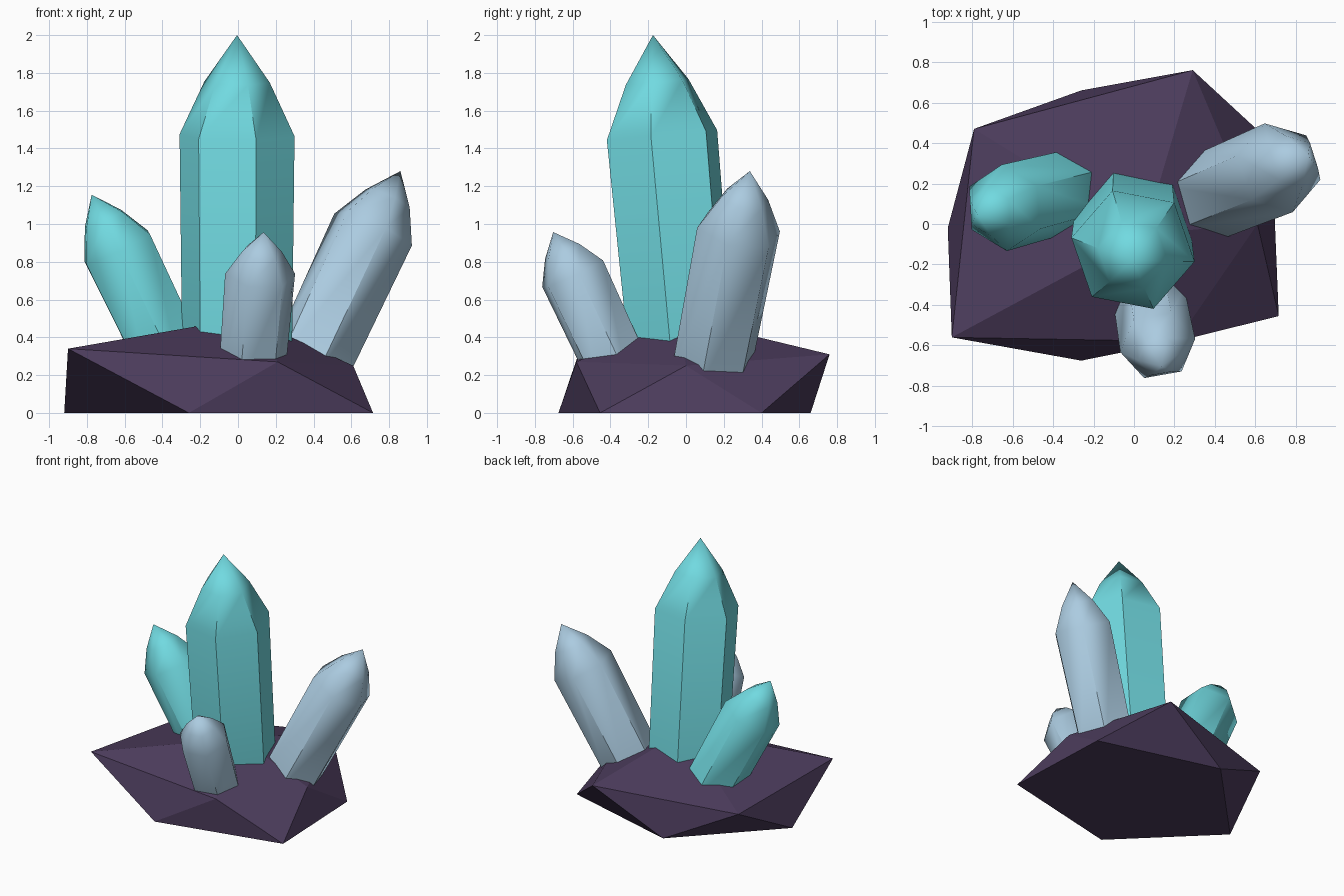
import bpy, bmesh, math
from mathutils import Vector

if "Cube" in bpy.data.objects:
    bpy.data.objects.remove(bpy.data.objects["Cube"])


def material(name, rgb):
    m = bpy.data.materials.new(name)
    m.diffuse_color = (*rgb, 1)
    m.use_nodes = True
    m.node_tree.nodes["Principled BSDF"].inputs["Base Color"].default_value = m.diffuse_color
    return m


TEAL = material("teal crystal", (0.165, 0.70, 0.75))
PALE = material("pale blue crystal", (0.41, 0.60, 0.75))
ROCK = material("purple rock", (0.072, 0.045, 0.107))


def finish(bm, name, mat):
    bmesh.ops.recalc_face_normals(bm, faces=bm.faces)
    me = bpy.data.meshes.new(name)
    bm.to_mesh(me)
    bm.free()
    me.materials.append(mat)
    ob = bpy.data.objects.new(name, me)
    bpy.context.collection.objects.link(ob)
    return ob


def crystal(name, tip, shoulder, radius, phase, mat, smooth=57):
    """Six-sided crystal along the tip-shoulder axis, with a two-step point."""
    tip, shoulder = Vector(tip), Vector(shoulder)
    axis = tip - shoulder
    base = tip - axis / 0.29            # the point is 29% of the whole length
    rot = Vector((0, 0, 1)).rotation_difference(axis)
    bm = bmesh.new()
    rings = []
    for centre, r in ((base, radius * 0.95), (shoulder, radius),
                      (shoulder.lerp(tip, 0.53), radius * 0.57)):
        ring = []
        for i in range(6):
            a = math.radians(phase + 60 * i)
            ring.append(bm.verts.new(centre + rot @ Vector((r * math.cos(a), r * math.sin(a), 0))))
        rings.append(ring)
    top = bm.verts.new(tip)
    bm.faces.new(rings[0])
    for i in range(6):
        j = (i + 1) % 6
        for lo, hi in zip(rings, rings[1:]):
            bm.faces.new((lo[i], lo[j], hi[j], hi[i]))
        bm.faces.new((rings[2][i], rings[2][j], top))
    ob = finish(bm, name, mat)
    # body edges stay sharp, the point is smooth
    bpy.ops.object.select_all(action='DESELECT')
    ob.select_set(True)
    bpy.context.view_layer.objects.active = ob
    bpy.ops.object.shade_smooth_by_angle(angle=math.radians(smooth))


# Rock: irregular squashed icosahedron with a flat underside
bottom = [(0.715, -0.455, 0), (0.68, 0.40, 0), (-0.26, 0.66, 0), (-0.92, -0.02, 0), (-0.26, -0.675, 0)]
upper = [(0.61, 0.0, 0.25), (0.29, 0.76, 0.31), (-0.79, 0.47, 0.26), (-0.90, -0.56, 0.34), (0.21, -0.58, 0.27)]
bm = bmesh.new()
lo = [bm.verts.new(p) for p in bottom]
hi = [bm.verts.new(p) for p in upper]
peak = bm.verts.new((0.05, -0.05, 0.505))
bm.faces.new(lo)
for i in range(5):
    j = (i + 1) % 5
    bm.faces.new((lo[i], lo[j], hi[i]))
    bm.faces.new((lo[j], hi[j], hi[i]))
    bm.faces.new((hi[i], hi[j], peak))
finish(bm, "rock_base", ROCK)

# Crystals
crystal("main_crystal", (-0.005, -0.175, 2.0), (-0.005, -0.127, 1.47), 0.31, -11, TEAL, 51)
crystal("left_crystal", (-0.775, 0.045, 1.155), (-0.64, 0.08, 0.875), 0.215, -28, TEAL)
crystal("right_crystal", (0.86, 0.338, 1.28), (0.715, 0.278, 0.97), 0.23, -13, PALE)
crystal("front_crystal", (0.135, -0.703, 0.957), (0.117, -0.60, 0.737), 0.188, 10, PALE)
